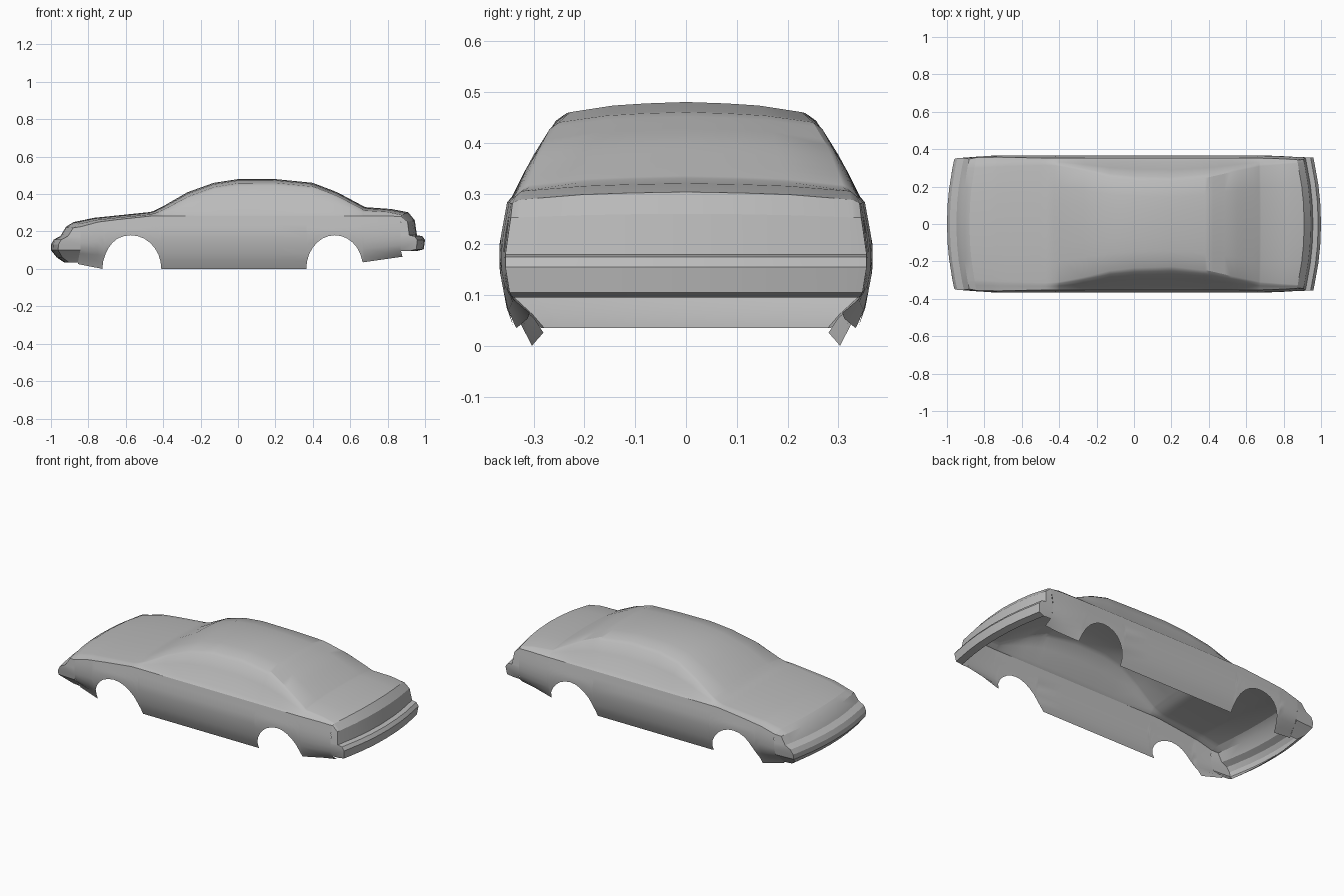
import bpy
import bmesh
import math

default_cube = bpy.data.objects.get("Cube")
if default_cube:
    bpy.data.objects.remove(default_cube, do_unlink=True)

paint = bpy.data.materials.new("grey paint")
paint.use_nodes = True
paint.diffuse_color = (0.5, 0.5, 0.5, 1)
paint.node_tree.nodes["Principled BSDF"].inputs["Base Color"].default_value = paint.diffuse_color

# Stations along the car: x, centre height, roof edge half width, roof edge height, belt height
STATIONS = [
    (-.88, .25, .30, .24, .225), (-.77, .273, .305, .262, .25),
    (-.46, .305, .315, .292, .283), (-.4, .335, .31, .315, .283),
    (-.27, .41, .285, .385, .283), (-.13, .46, .25, .437, .283),
    (0, .48, .235, .458, .283), (.2, .48, .228, .46, .283),
    (.4, .46, .25, .44, .283), (.53, .41, .28, .39, .283),
    (.68, .33, .31, .312, .283), (.82, .32, .32, .305, .283),
    (.91, .303, .325, .288, .28)]
# Side panel half width by height, and bottom edge height by length
SIDE = [(0, .32), (.06, .35), (.15, .367), (.2, .367), (.283, .352)]
BOTTOM = [(-.93, .035), (-.735, 0), (.365, 0), (.67, .035), (.91, .065)]
# Fascia and bumper profiles as x, z
NOSE = [(-.92, .225), (-.95, .175), (-.985, .157), (-1, .13), (-1, .1), (-.97, .062), (-.93, .035)]
TAIL = [(.945, .26), (.957, .18), (.985, .175), (1, .155), (.993, .105), (.955, .095)]
ARCHES = [(-.573, .163), (.518, .153)]
ARCH_TOP = .18
ARCH_STEPS = 14


def clamp(value):
    return max(0, min(1, value))


def sample(table, key):
    """Straight-line lookup in a table sorted by its first column."""
    for a, b in zip(table, table[1:]):
        if key <= b[0]:
            break
    t = clamp((key - a[0]) / (b[0] - a[0]))
    return [p + (q - p) * t for p, q in zip(a, b)][1:]


def bow(x, y):
    """Round the ends in plan."""
    amount = .04 * clamp((abs(x) - .65) / .25) * (y / .35) ** 2
    return x - math.copysign(amount, x)


def side_width(x, z):
    """Half width of the side panel, tapered and tucked under at the ends."""
    y = sample(SIDE, z)[0]
    tuck = .05 * clamp((abs(x) - .65) / .25) * clamp((.1 - z) / .05)
    return y * (1 - .03 * clamp((abs(x) - .75) / .2)) - tuck


def top_section(x):
    """Half section from the centre line to the belt crease."""
    top, ye, ze, zb = sample(STATIONS, x)
    yb = side_width(x, zb)
    points = [(0, top), (ye * .35, top - (top - ze) * .14),
              (ye * .63, top - (top - ze) * .35), (ye, ze)]
    for fy, fz in [(.18, .085), (.5, .42), (.86, .9), (1, 1)]:
        points.append((ye + (yb - ye) * fy, ze + (zb - ze) * fz))
    return [(bow(x, y), y, z) for y, z in points]


def side_section(x, low):
    """Side panel from the belt crease to the bottom edge."""
    high = sample(STATIONS, x)[3]
    points = []
    for i in range(8):
        z = high + (low - high) * i / 7
        y = side_width(x, z)
        points.append((bow(x, y), y, z))
    return points


def build_sheet(name, rows):
    """Mirror a grid of points across the centre line as one smooth sheet."""
    bm = bmesh.new()
    for sign in (1, -1):
        grid = [[bm.verts.new((x, sign * y, z)) for x, y, z in row] for row in rows]
        for a, b in zip(grid, grid[1:]):
            for i in range(len(a) - 1):
                bm.faces.new((a[i], b[i], b[i + 1], a[i + 1]))
    bmesh.ops.remove_doubles(bm, verts=bm.verts, dist=.0004)
    bmesh.ops.recalc_face_normals(bm, faces=bm.faces)
    # Point the open sheet outwards
    drift = sum(f.normal.dot(f.calc_center_median()) * f.calc_area() for f in bm.faces)
    if drift < 0:
        bmesh.ops.reverse_faces(bm, faces=bm.faces)
    mesh = bpy.data.meshes.new(name)
    bm.to_mesh(mesh)
    bm.free()
    mesh.materials.append(paint)
    obj = bpy.data.objects.new(name, mesh)
    bpy.context.collection.objects.link(obj)
    return obj


# Columns of the shell: body stations plus the curve of each wheel arch
columns = []
for station in STATIONS:
    x = station[0]
    if all(abs(x - centre) >= radius for centre, radius in ARCHES):
        columns.append((x, sample(BOTTOM, x)[0]))
for centre, radius in ARCHES:
    for i in range(ARCH_STEPS + 1):
        angle = math.pi * (1 - i / ARCH_STEPS)
        x = centre + radius * math.cos(angle)
        columns.append((x, max(ARCH_TOP * math.sin(angle), sample(BOTTOM, x)[0])))
columns.sort()

parts = [build_sheet("body_shell", [top_section(x) + side_section(x, low)[1:] for x, low in columns])]


def end_cap(name, x_end, profile):
    """Fascia and bumper wrapped round to meet the side panels."""
    first = top_section(x_end)
    rows = [first]
    for px, pz in profile:
        edge = side_width(x_end, pz)
        scale = edge / first[-1][1]
        row = []
        for _, y, z in first[:-1]:
            y *= scale
            sag = .008 * (y / .35) ** 2 * clamp((pz - .19) / .05)
            row.append((bow(px, y), y, pz - sag))
        row.append((bow(x_end, edge), edge, min(pz, first[-1][2])))
        rows.append(row)
    return build_sheet(name, rows)


parts.append(end_cap("front_fascia", STATIONS[0][0], NOSE))
parts.append(end_cap("rear_fascia", STATIONS[-1][0], TAIL))

bpy.ops.object.select_all(action="DESELECT")
for part in parts:
    part.select_set(True)
bpy.context.view_layer.objects.active = parts[0]
bpy.ops.object.shade_smooth_by_angle(angle=math.radians(28))
